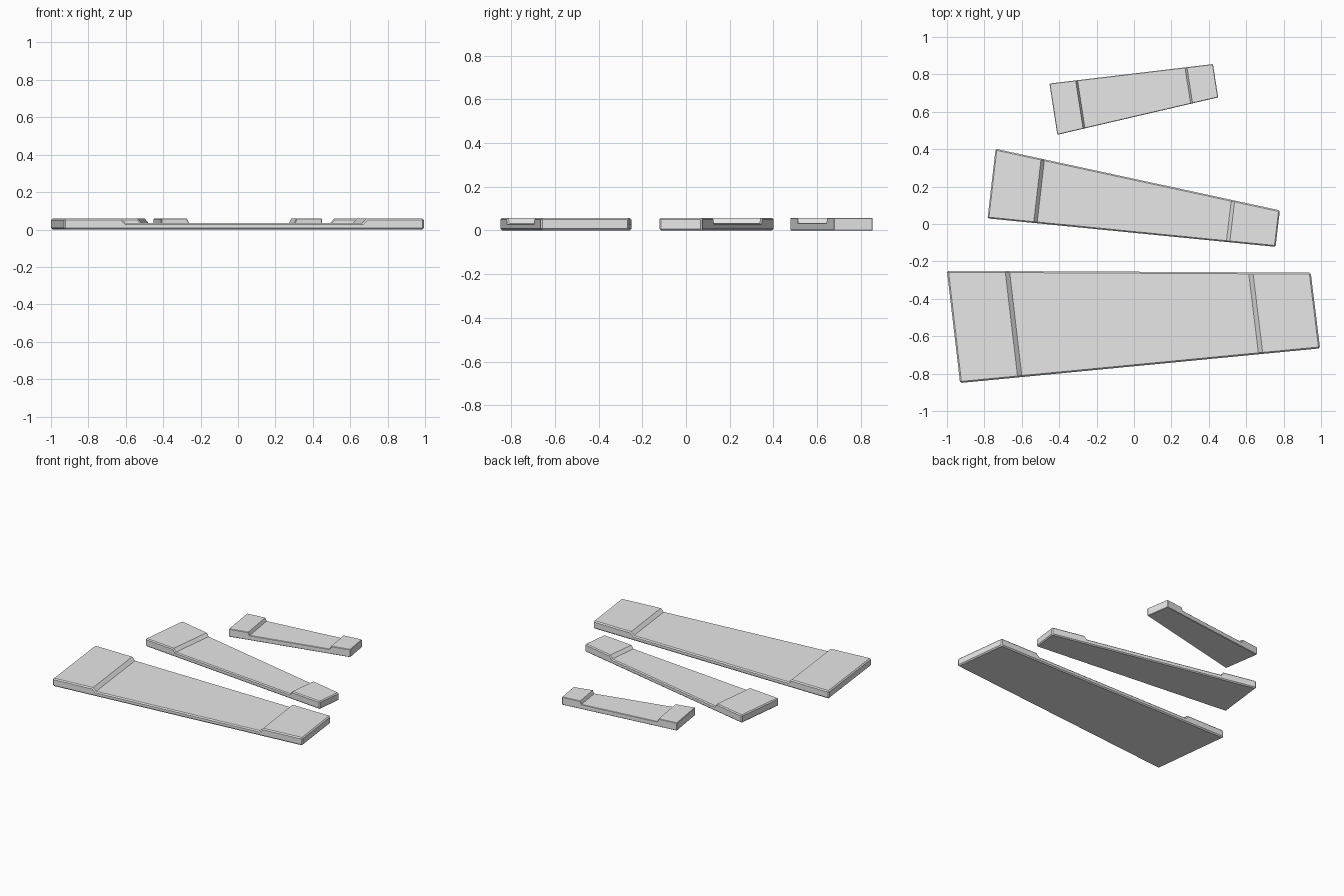
import bpy, bmesh
from mathutils import Vector

if "Cube" in bpy.data.objects:
    bpy.data.objects.remove(bpy.data.objects["Cube"])

HIGH, LOW = 0.058, 0.035
# lengthwise fraction and top height: raised end pads with sloped steps
STATIONS = [(0, HIGH), (0.16, HIGH), (0.172, LOW),
            (0.829, LOW), (0.841, HIGH), (1, HIGH)]

grey = bpy.data.materials.new("plain grey")
grey.diffuse_color = (0.8, 0.8, 0.8, 1)
grey.use_nodes = True
grey.node_tree.nodes["Principled BSDF"].inputs["Base Color"].default_value = grey.diffuse_color


def plank(name, front_left, front_right, back_right, back_left, bevel):
    """Tapered plank with a raised pad at each end and chamfered outer edges."""
    bm = bmesh.new()

    def rail(a, b):
        a, b = Vector(a), Vector(b)
        top = [bm.verts.new((*a.lerp(b, t), z)) for t, z in STATIONS]
        low = [bm.verts.new((*p, 0)) for p in (a, b)]
        return top, low

    ft, fl = rail(front_left, front_right)
    bt, bl = rail(back_left, back_right)
    tops = [bm.faces.new((ft[i], ft[i + 1], bt[i + 1], bt[i]))
            for i in range(len(STATIONS) - 1)]
    bm.faces.new((fl[0], bl[0], bl[1], fl[1]))              # underside
    bm.faces.new([fl[0], fl[1]] + ft[::-1])                 # front side
    bm.faces.new([bl[1], bl[0]] + bt)                       # back side
    bm.faces.new((fl[0], ft[0], bt[0], bl[0]))              # left end
    bm.faces.new((fl[1], bl[1], bt[-1], ft[-1]))            # right end
    bmesh.ops.recalc_face_normals(bm, faces=bm.faces)

    # chamfer every edge except the cross lines of the steps
    outer = [e for e in bm.edges if not all(f in tops for f in e.link_faces)]
    bmesh.ops.bevel(bm, geom=outer, offset=bevel, offset_type='OFFSET',
                    segments=1, profile=0.5, affect='EDGES', clamp_overlap=True)
    mesh = bpy.data.meshes.new(name)
    bm.to_mesh(mesh)
    bm.free()
    mesh.materials.append(grey)
    bpy.context.collection.objects.link(bpy.data.objects.new(name, mesh))


plank("large_plank", (-0.93, -0.85), (0.995, -0.665), (0.945, -0.26), (-1.0, -0.25), 0.008)
plank("medium_plank", (-0.783, 0.03), (0.757, -0.122), (0.78, 0.073), (-0.74, 0.402), 0.007)
plank("small_plank", (-0.41, 0.477), (0.45, 0.677), (0.422, 0.855), (-0.452, 0.751), 0.003)
